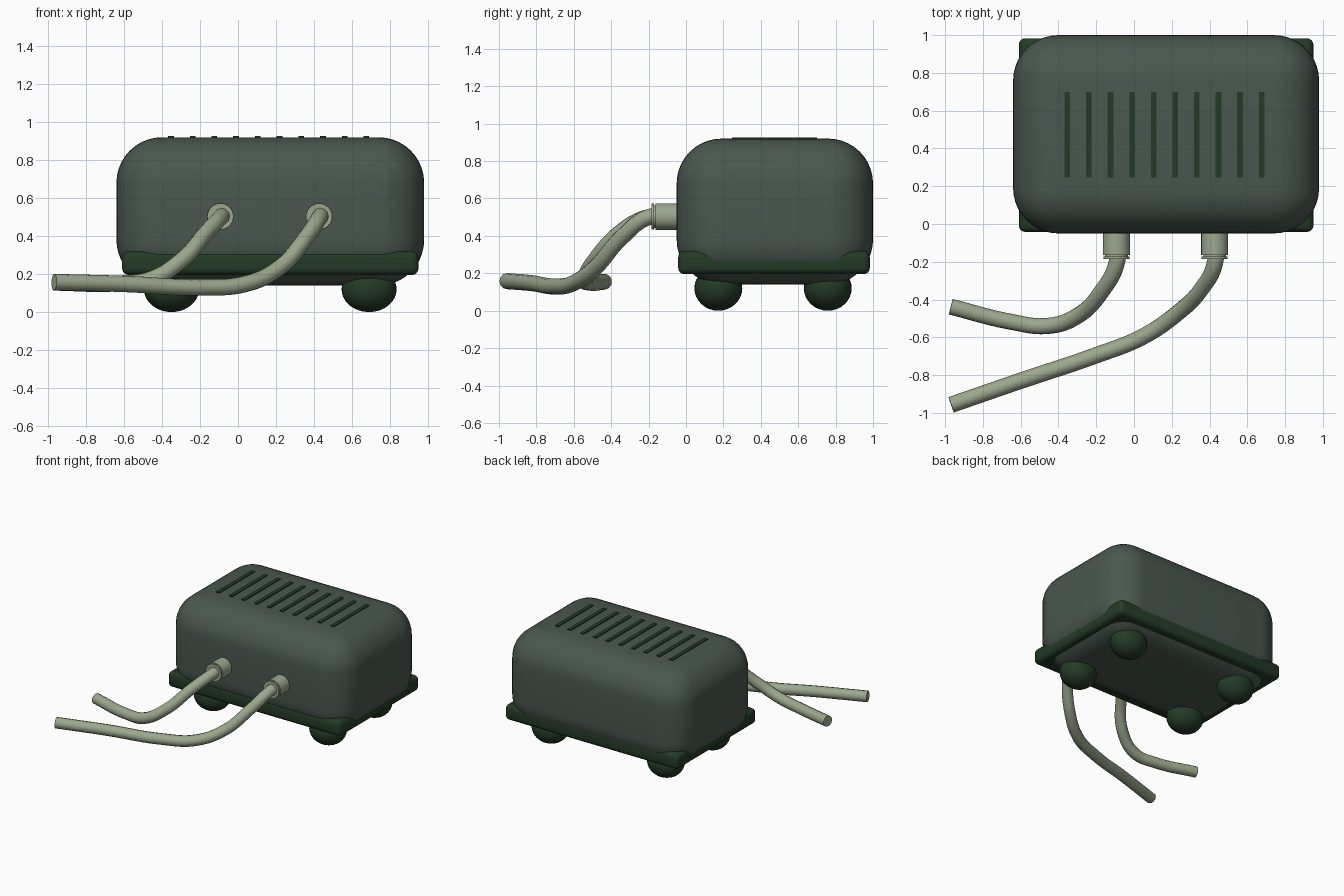
import bpy, math
from mathutils import Vector

if "Cube" in bpy.data.objects:
    bpy.data.objects.remove(bpy.data.objects["Cube"])


def material(name, rgb):
    m = bpy.data.materials.new(name)
    m.diffuse_color = (*rgb, 1)
    m.use_nodes = True
    m.node_tree.nodes["Principled BSDF"].inputs["Base Color"].default_value = m.diffuse_color
    return m


GREY = material("grey green", (0.066, 0.096, 0.076))
DARK = material("dark green", (0.017, 0.043, 0.019))
PALE = material("pale sage", (0.33, 0.39, 0.27))


def finish(ob, name, mat, angle=40):
    ob.name = name
    ob.data.materials.clear()
    ob.data.materials.append(mat)
    bpy.ops.object.select_all(action='DESELECT')
    ob.select_set(True)
    bpy.context.view_layer.objects.active = ob
    bpy.ops.object.shade_smooth_by_angle(angle=math.radians(angle))
    return ob


def box(name, lo, hi, mat, bevel=0, segments=4):
    lo, hi = Vector(lo), Vector(hi)
    bpy.ops.mesh.primitive_cube_add(size=1, location=(lo + hi) / 2)
    ob = bpy.context.object
    ob.scale = hi - lo
    bpy.ops.object.transform_apply(location=False, rotation=False, scale=True)
    if bevel:
        mod = ob.modifiers.new("round", 'BEVEL')
        mod.width, mod.segments = bevel, segments
        bpy.ops.object.modifier_apply(modifier=mod.name)
    return finish(ob, name, mat)


def rod(name, x, z, y0, y1, r, mat):
    bpy.ops.mesh.primitive_cylinder_add(vertices=32, radius=r, depth=abs(y1 - y0),
                                        location=(x, (y0 + y1) / 2, z),
                                        rotation=(math.pi / 2, 0, 0))
    return finish(bpy.context.object, name, mat)


def hose(name, points, r, mat):
    cu = bpy.data.curves.new(name, 'CURVE')
    cu.dimensions = '3D'
    cu.bevel_depth, cu.bevel_resolution = r, 4
    cu.resolution_u = 10
    cu.use_fill_caps = True
    sp = cu.splines.new('BEZIER')
    sp.bezier_points.add(len(points) - 1)
    for bp, p in zip(sp.bezier_points, points):
        bp.co = p
        bp.handle_left_type = bp.handle_right_type = 'AUTO'
    ob = bpy.data.objects.new(name, cu)
    bpy.context.collection.objects.link(ob)
    bpy.ops.object.select_all(action='DESELECT')
    ob.select_set(True)
    bpy.context.view_layer.objects.active = ob
    bpy.ops.object.convert(target='MESH')
    return finish(bpy.context.object, name, mat)


# Rounded housing and the tray whose corners show around it
box("housing", (-0.64, -0.05, 0.14), (0.98, 1.0, 0.92), GREY, 0.24, 10)
box("base_tray", (-0.61, -0.042, 0.195), (0.95, 0.983, 0.32), DARK, 0.035, 4)

# Vent slats on top
for i in range(10):
    x = -0.353 + i * 0.1143
    box(f"vent_slat_{i + 1}", (x - 0.015, 0.245, 0.90), (x + 0.015, 0.70, 0.927), DARK)

# Rounded rubber feet
for x in (-0.35, 0.69):
    for y in (0.173, 0.758):
        bpy.ops.mesh.primitive_uv_sphere_add(segments=32, ring_count=16, radius=1,
                                             location=(x, y, 0.12))
        foot = bpy.context.object
        foot.scale = (0.145, 0.128, 0.12)
        bpy.ops.object.transform_apply(location=False, rotation=False, scale=True)
        finish(foot, "foot", DARK)

# Outlet sockets with a thin collar
for side, x in (("left", -0.093), ("right", 0.427)):
    rod(f"{side}_socket", x, 0.503, 0.0, -0.163, 0.071, PALE)
    rod(f"{side}_neck", x, 0.503, -0.16, -0.175, 0.06, PALE)
    rod(f"{side}_collar", x, 0.503, -0.172, -0.184, 0.069, PALE)

# Hoses bending down and out to the left
hose("left_hose", [(-0.088, -0.10, 0.505), (-0.09, -0.20, 0.50), (-0.17, -0.355, 0.415),
                   (-0.30, -0.487, 0.27), (-0.46, -0.54, 0.172), (-0.65, -0.518, 0.15),
                   (-0.97, -0.438, 0.155)], 0.043, PALE)
hose("right_hose", [(0.432, -0.10, 0.505), (0.43, -0.20, 0.50), (0.36, -0.34, 0.395),
                    (0.22, -0.48, 0.235), (0.04, -0.60, 0.148), (-0.20, -0.695, 0.13),
                    (-0.60, -0.83, 0.148), (-0.968, -0.957, 0.158)], 0.043, PALE)
